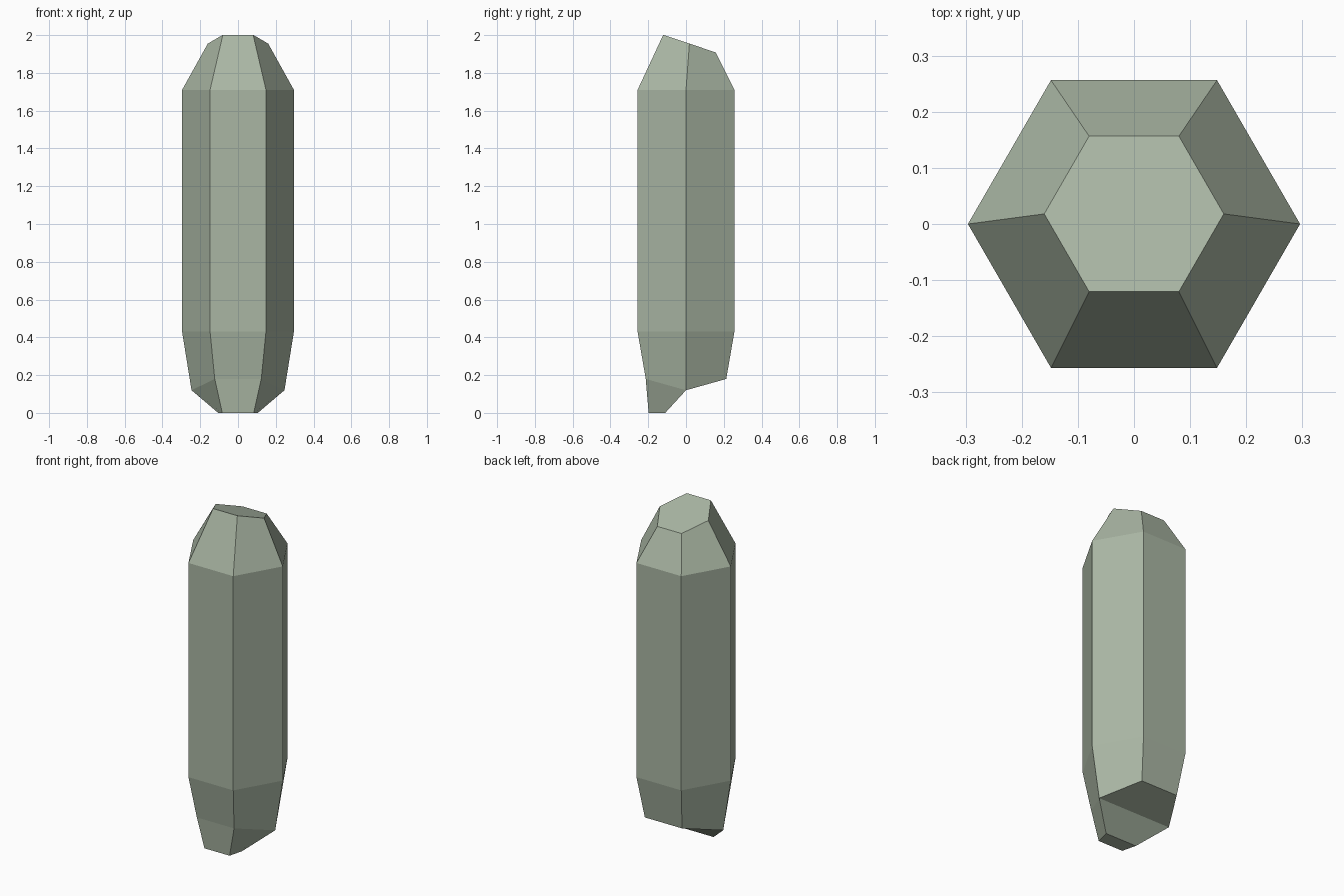
import bpy
import bmesh
from math import cos, sin, radians

cube = bpy.data.objects.get("Cube")
if cube:
    bpy.data.objects.remove(cube)

# Single grey-green stone colour
stone = bpy.data.materials.new("grey_green_crystal")
stone.use_nodes = True
colour = (0.40, 0.47, 0.37, 1)
stone.diffuse_color = colour
stone.node_tree.nodes["Principled BSDF"].inputs["Base Color"].default_value = colour

bm = bmesh.new()


def hex_ring(radius, height, shift=0.0):
    """Six vertices starting at +x; height is a function of local y."""
    ring = []
    for i in range(6):
        a = radians(60 * i)
        x, y = radius * cos(a), radius * sin(a)
        ring.append(bm.verts.new((x, y + shift, height(y))))
    return ring


def bridge(lower, upper):
    for i in range(6):
        j = (i + 1) % 6
        bm.faces.new((lower[i], lower[j], upper[j], upper[i]))


# Hexagonal shaft, tapered at both ends, with a sloping top facet
base = hex_ring(0.246, lambda y: 0.12 + 0.28 * abs(y))
waist = hex_ring(0.296, lambda y: 0.43)
shoulder = hex_ring(0.296, lambda y: 1.71)
crown = hex_ring(0.16, lambda y: 1.955 - 0.335 * y, shift=0.018)
for lower, upper in ((base, waist), (waist, shoulder), (shoulder, crown)):
    bridge(lower, upper)
bm.faces.new(crown)

# Off-centre broken foot under the front half
side_l, back_l, back_r, side_r, front_r, front_l = base
heel_l, heel_r = [bm.verts.new((s * 0.105, -0.11, 0)) for s in (1, -1)]
toe_l, toe_r = [bm.verts.new((s * 0.083, -0.198, 0)) for s in (1, -1)]
for face in (
    (back_l, back_r, side_r, side_l),
    (side_l, side_r, heel_r, heel_l),
    (heel_l, heel_r, toe_r, toe_l),
    (front_l, front_r, toe_r, toe_l),
    (side_l, front_l, toe_l, heel_l),
    (side_r, front_r, toe_r, heel_r),
):
    bm.faces.new(face)

bmesh.ops.recalc_face_normals(bm, faces=bm.faces)
mesh = bpy.data.meshes.new("crystal")
bm.to_mesh(mesh)
bm.free()
mesh.materials.append(stone)
crystal = bpy.data.objects.new("crystal", mesh)
bpy.context.collection.objects.link(crystal)
